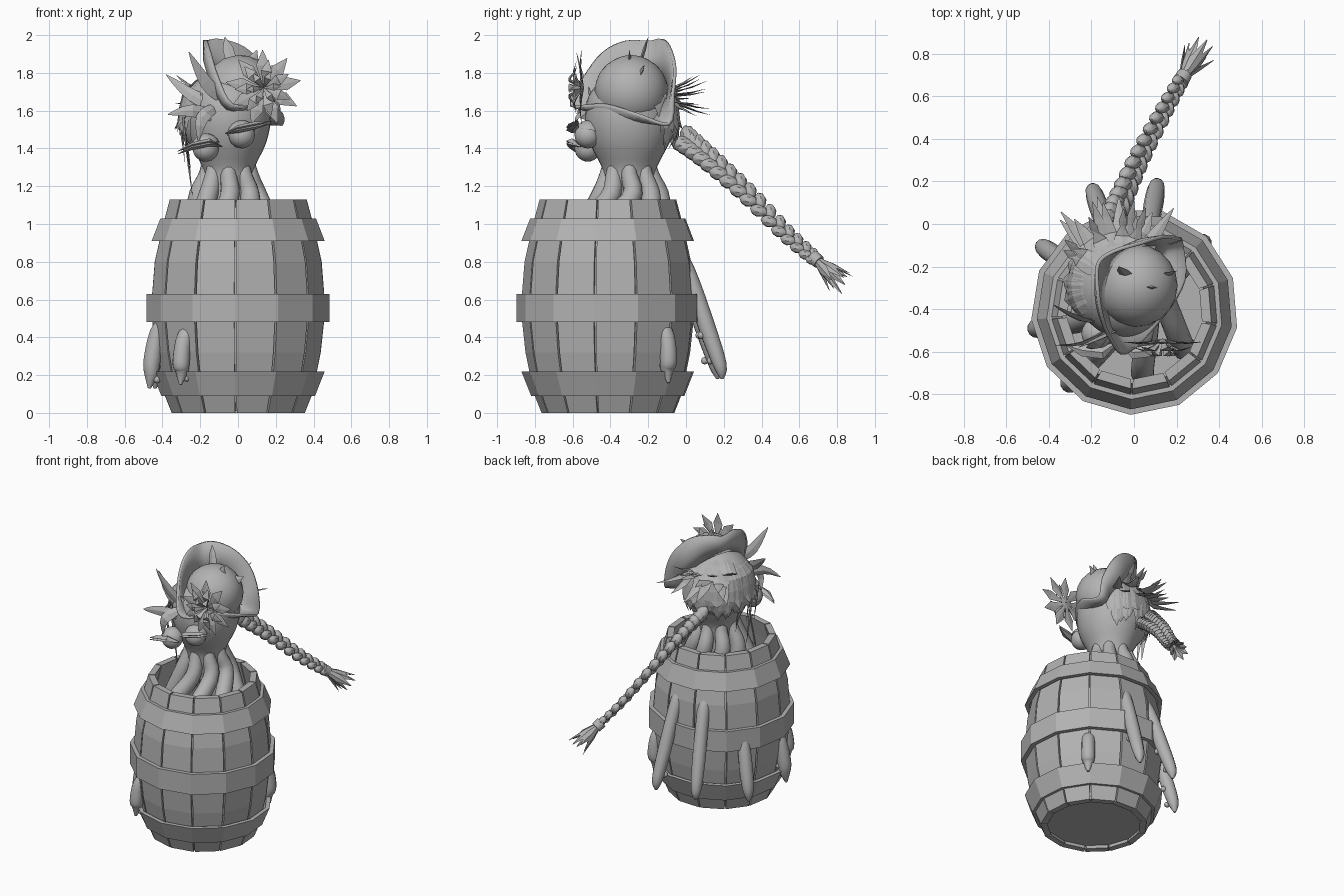
import bpy, bmesh, random
from math import sin, cos, pi, radians
from mathutils import Vector as V

random.seed(4)
if "Cube" in bpy.data.objects:
    bpy.data.objects.remove(bpy.data.objects["Cube"])

grey = bpy.data.materials.new("plain_grey")
grey.use_nodes = True
grey.diffuse_color = (0.45, 0.45, 0.45, 1)
grey.node_tree.nodes["Principled BSDF"].inputs["Base Color"].default_value = grey.diffuse_color

BARREL = V((.003, -0.41, 0))
HEAD = V((-0.05, -0.30, 1.56))


def finish(name, bm, smooth=None):
    bmesh.ops.recalc_face_normals(bm, faces=bm.faces)
    mesh = bpy.data.meshes.new(name)
    bm.to_mesh(mesh)
    bm.free()
    mesh.materials.append(grey)
    ob = bpy.data.objects.new(name, mesh)
    bpy.context.collection.objects.link(ob)
    if smooth:
        bpy.ops.object.select_all(action='DESELECT')
        bpy.context.view_layer.objects.active = ob
        ob.select_set(True)
        bpy.ops.object.shade_smooth_by_angle(angle=radians(smooth))
    return ob


def loft(bm, rings, closed=False, caps=True):
    rows = [[bm.verts.new(p) for p in ring] for ring in rings]
    n = len(rows[0])
    for a, b in zip(rows, rows[1:] + rows[:1] if closed else rows[1:]):
        for i in range(n):
            j = (i + 1) % n
            bm.faces.new((a[i], a[j], b[j], b[i]))
    if caps and not closed:
        bm.faces.new(rows[0])
        bm.faces.new(rows[-1])


def tube(bm, pts, radii, up=(0, 0, 1), n=4, flat=0.15):
    """Tapered tube along a path; a small flat value gives a blade."""
    pts, rings = [V(p) for p in pts], []
    for i, p in enumerate(pts):
        t = (pts[min(i + 1, len(pts) - 1)] - pts[max(i - 1, 0)]).normalized()
        side = t.cross(V(up)).normalized()
        out = side.cross(t)
        rings.append([p + radii[i] * (side * cos(2 * pi * k / n) + out * flat * sin(2 * pi * k / n))
                      for k in range(n)])
    loft(bm, rings)


def spline(pts, steps, closed=False):
    """Catmull-Rom points through the given controls."""
    pts, out, n = [V(p) for p in pts], [], len(pts)
    at = (lambda i: pts[i % n]) if closed else (lambda i: pts[max(0, min(n - 1, i))])
    for i in range(n if closed else n - 1):
        a, b, c, d = (at(i + k) for k in (-1, 0, 1, 2))
        for s in range(steps):
            t = s / steps
            out.append(0.5 * (2 * b + (c - a) * t + (2 * a - 5 * b + 4 * c - d) * t ** 2
                              + (3 * b - a - 3 * c + d) * t ** 3))
    return out if closed else out + [pts[-1]]


def ball(bm, centre, r, sub=3):
    for v in bmesh.ops.create_icosphere(bm, subdivisions=sub, radius=r)["verts"]:
        v.co += V(centre)


def polar(angle, r, z, c=BARREL):
    return V((c.x + r * cos(angle), c.y + r * sin(angle), z))


# Barrel staves with narrow gaps between them, backed by a thin liner
SIDES, START = 13, radians(-92.2)
STEP = 2 * pi / SIDES
stave_profile = [(0, .355), (.1, .395), (.32, .44), (.55, .465), (.8, .445), (1.0, .40), (1.13, .365)]
bm = bmesh.new()
for k in range(SIDES):
    a, b = START + k * STEP + .012, START + (k + 1) * STEP - .012
    loft(bm, [[polar(a, r, z), polar(b, r, z), polar(b, r - .045, z), polar(a, r - .045, z)]
              for z, r in stave_profile])
finish("barrel_staves", bm)
bm = bmesh.new()
loft(bm, [[polar(START + k * STEP, r - .025, min(max(z, .01), 1.12)) for k in range(SIDES)]
          for z, r in stave_profile], caps=False)
finish("barrel_liner", bm)

# Hoops
for name, z0, r0, z1, r1 in (("lower_hoop", .09, .41, .22, .462), ("middle_hoop", .48, .488, .63, .488),
                             ("upper_hoop", .91, .462, 1.03, .415)):
    bm = bmesh.new()
    loft(bm, [[polar(START + k * STEP, r, z) for k in range(SIDES)]
              for r, z in ((r0, z0), (r1, z1), (r1 - .03, z1), (r0 - .03, z0))], closed=True)
    finish(name, bm)

# Barrel floor
bm = bmesh.new()
loft(bm, [[polar(START + k * STEP, .34, z) for k in range(SIDES)] for z in (.03, .06)])
finish("barrel_floor", bm)

# Head: round skull narrowing to a neck
bm = bmesh.new()
skull = spline([(.13, 0, 1.10), (.135, 0, 1.24), (.15, 0, 1.31), (.21, 0, 1.43), (.235, 0, 1.56),
                (.21, 0, 1.69), (.12, 0, 1.77), (.01, 0, 1.80)], 3)
loft(bm, [[HEAD + V((p.x * .95 * cos(2 * pi * k / 32), p.x * sin(2 * pi * k / 32), p.z - HEAD.z))
           for k in range(32)] for p in skull])
finish("head", bm, 60)

# Tentacles: down into the barrel, then out through the wall (angle, exit height, tip reach, tip height)
bm, suckers = bmesh.new(), bmesh.new()
for i, (deg, z_out, reach, z_tip) in enumerate((
        (45, .40, .45, .16), (80, .72, .61, .18), (109, .72, .61, .18), (145, .52, .54, .13),
        (190, .42, .48, .13), (228, .38, .46, .15), (278, 0, 0, 0), (325, 0, 0, 0))):
    a, spread = radians(deg), 2 * pi * i / 8 + radians(45)
    path = [polar(spread, .09, 1.38, HEAD), polar(spread, .115, 1.26, HEAD), polar(spread, .165, 1.12, HEAD)]
    if reach:
        path += [polar(a, .26, .88), polar(a, .37, z_out + .10), polar(a, .435, z_out),
                 polar(a, (.45 + reach) / 2, (z_out + z_tip) / 2), polar(a, reach - .01, z_tip + .07),
                 polar(a, reach, z_tip)]
        radii = [.035, .044, .054, .055, .05, .044, .046, .036, .008]
        for f in (.3, .55, .8):
            side = V((-sin(a), cos(a), 0)) * (.018 if f != .55 else -.018)
            inward = V((-cos(a), -sin(a), -.4)) * .03
            ball(suckers, path[-4].lerp(path[-1], f) + side + inward, .02, sub=2)
    else:
        path += [polar(a, .27, .85), polar(a, .29, .4), polar(a, .26, .10)]
        radii = [.035, .044, .054, .055, .05, .02]
    fine = spline([(r, 0, 0) for r in radii], 4)
    tube(bm, spline(path, 4), [max(r.x, .006) for r in fine], up=(-sin(a), cos(a), 0), n=12, flat=1)
finish("tentacles", bm, 60)
finish("suckers", suckers, 60)

# Eyes with heavy lids and lashes
for name, c, s in (("right", V((-.17, -.52, 1.40)), -1), ("left", V((.02, -.52, 1.47)), 1)):
    bm = bmesh.new()
    ball(bm, c, .07)
    finish(name + "_eye", bm, 60)
    bm = bmesh.new()
    ball(bm, c + V((0, .004, .003)), .077)
    bmesh.ops.bisect_plane(bm, geom=bm.verts[:] + bm.edges[:] + bm.faces[:], plane_co=c + V((0, 0, .015)),
                           plane_no=(-.25, .25, 1), clear_inner=True)
    finish(name + "_eyelid", bm, 60)
    bm = bmesh.new()
    for lift in (0, .015):
        tube(bm, [c + V((-s * .085, -.04, .01)), c + V((-s * .02, -.085, .025 + lift)),
                  c + V((s * .07, -.075, (.045 if s > 0 else .005) + lift)),
                  c + V((s * .15, -.05, (.06 if s > 0 else -.03) + lift))],
             [.006, .03, .028, .002], flat=.45)
    finish(name + "_eyelashes", bm)

# Hat crown
NORMAL = V((.73, -.26, .63)).normalized()
CROWN = V((.01, -.29, 1.70))
bm = bmesh.new()
ball(bm, CROWN, .195)
bmesh.ops.bisect_plane(bm, geom=bm.verts[:] + bm.edges[:] + bm.faces[:], plane_co=CROWN - NORMAL * .04,
                       plane_no=NORMAL, clear_inner=True)
finish("hat_crown", bm, 60)

# Three-cornered brim lofted from the crown to a folded outer edge
edge = spline([(-.17, -.19, 1.97), (-.17, -.32, 1.97), (-.15, -.44, 1.91), (-.11, -.54, 1.78),
               (-.03, -.61, 1.63), (.14, -.43, 1.63), (.24, -.26, 1.58), (.23, -.09, 1.53),
               (.21, -.07, 1.68), (.14, -.06, 1.83), (.03, -.09, 1.94), (-.10, -.13, 1.98)], 4, closed=True)
inner = []
for p in edge:
    d = p - CROWN
    d -= NORMAL * d.dot(NORMAL)
    inner.append(CROWN - NORMAL * .035 + d.normalized() * .185)
bulge = [a.lerp(b, .55) - NORMAL * .03 for a, b in zip(inner, edge)]
bm = bmesh.new()
loft(bm, [inner, bulge, edge], caps=False)
brim = finish("hat_brim", bm, 50)
thick = brim.modifiers.new("thickness", 'SOLIDIFY')
thick.thickness = .018
thick.offset = 0

# Flower: layered leaf-shaped petals facing forward
bm = bmesh.new()
FLOWER = V((.135, -.54, 1.72))
for count, length, width, tilt, turn in ((9, .20, .037, .02, .2), (7, .15, .03, .055, .5), (6, .09, .02, .08, .1)):
    for k in range(count):
        a = 2 * pi * k / count + turn
        d = V((cos(a), 0, sin(a)))
        tube(bm, [FLOWER, FLOWER + d * length * .3 + V((0, -tilt * .6, 0)),
                  FLOWER + d * length * .6 + V((0, -tilt, 0)), FLOWER + d * length + V((0, -tilt * .7, 0))],
             [.006, width * .45, width, .002], up=(0, -1, 0), flat=.12)
finish("flower", bm)

# Hair shell over the back and right side of the head
SCALP = HEAD + V((-.015, .015, .01))
bm = bmesh.new()
ball(bm, SCALP, .245)
bmesh.ops.bisect_plane(bm, geom=bm.verts[:] + bm.edges[:] + bm.faces[:], plane_co=HEAD + V((0, .02, -.02)),
                       plane_no=(-.55, .7, .3), clear_inner=True)
finish("hair_shell", bm, 60)


def lock(bm, angle, stops, width):
    """Blade swept over the scalp through (elevation, radius) stops."""
    path = spline([SCALP + r * V((cos(angle) * cos(e), sin(angle) * cos(e), sin(e))) for e, r in stops], 2)
    shape = [.3, .7, 1, 1, .85, .5, .05]
    tube(bm, path, [width * s for s in shape], up=(cos(angle), sin(angle), .3), flat=.2)


# Long locks lying on the scalp, and swept-back spikes with lifted tips
bm = bmesh.new()
for k in range(44):
    low = random.uniform(-.75, -.2)
    lock(bm, radians(50 + 160 * (k + random.random()) / 44),
         [(.9, .235), (.45, .248), (low * .4, .25), (low, random.uniform(.25, .28))], random.uniform(.03, .045))
for k in range(16):
    e = random.uniform(.0, .65)
    lock(bm, radians(55 + 95 * (k + random.random()) / 16),
         [(1.2, .235), (.6 + e * .5, .25), (.2 + e * .7, .27), (e, random.uniform(.36, .45))], .04)
# Loose side strands
for x, y, z in ((-.24, -.36, 1.14), (-.26, -.42, 1.30), (-.28, -.30, 1.32), (-.25, -.22, 1.28)):
    tube(bm, [(-.20, y + .03, 1.68), (-.29, y, 1.56), (x - .02, y, z + .16), (x, y, z)],
         [.015, .026, .018, .002], up=(-1, -.2, 0), flat=.3)
finish("hair_locks", bm)

# Curved leaf-like plumes at the front of the hat, and points on the crown
bm = bmesh.new()
for root, mid, tip in (((-.08, -.50, 1.66), (-.17, -.54, 1.75), (-.26, -.58, 1.91)),
                       ((-.10, -.46, 1.62), (-.24, -.45, 1.68), (-.38, -.38, 1.79)),
                       ((-.10, -.48, 1.56), (-.24, -.56, 1.60), (-.37, -.57, 1.58)),
                       ((-.12, -.50, 1.62), (-.19, -.58, 1.56), (-.21, -.57, 1.44))):
    tube(bm, spline([root, mid, tip], 3), [.02, .03, .036, .034, .026, .014, .002], up=(0, -1, .2), flat=.25)
for tip in ((.10, -.30, 1.92), (-.07, -.20, 1.99), (.20, -.22, 1.84)):
    d = V(tip) - CROWN
    tube(bm, [CROWN + d * .55, CROWN + d * .8, tip], [.03, .028, .002], up=(0, -1, .2), flat=.3)
finish("plumes", bm)

# Braid of plump lobes alternating from side to side
bm = bmesh.new()
braid = spline([(-.12, -.01, 1.45), (-.06, .12, 1.345), (.03, .32, 1.165), (.14, .53, .95), (.23, .69, .81)], 8)
last = len(braid) - 1
for i in range(last):
    t = (braid[i + 1] - braid[i]).normalized()
    flat_side = t.cross(V((0, 0, 1))).normalized()
    up = flat_side.cross(t)
    side = (flat_side - up).normalized() * (1 if i % 2 else -1)
    w = .058 - .026 * i / last
    lobe = spline([braid[i] + side * w * 1.05 - t * w * .9, braid[i] + side * w * .6,
                   braid[i] - side * w * .25 + t * w * 1.1], 2)
    tube(bm, lobe, [w * f for f in (.15, .62, .78, .6, .15)], up=(flat_side + up), n=8, flat=1)
finish("braid", bm, 40)

# Tie and loose end of the braid
END = braid[-1]
DIR = (braid[-1] - braid[-3]).normalized()
bm = bmesh.new()
tube(bm, [END - DIR * .03, END + DIR * .02], [.038, .036], n=12, flat=1)
finish("braid_tie", bm, 40)
bm = bmesh.new()
SIDE = DIR.cross(V((0, 0, 1))).normalized()
UP = SIDE.cross(DIR)
for k in range(9):
    a = 2 * pi * k / 9
    s = (SIDE * cos(a) + UP * sin(a)) * random.uniform(.6, 1.1)
    tube(bm, [END + s * .015, END + DIR * .09 + s * .045, END + DIR * random.uniform(.17, .22) + s * .085],
         [.015, .028, .002], up=s, flat=.35)
finish("braid_end", bm)
